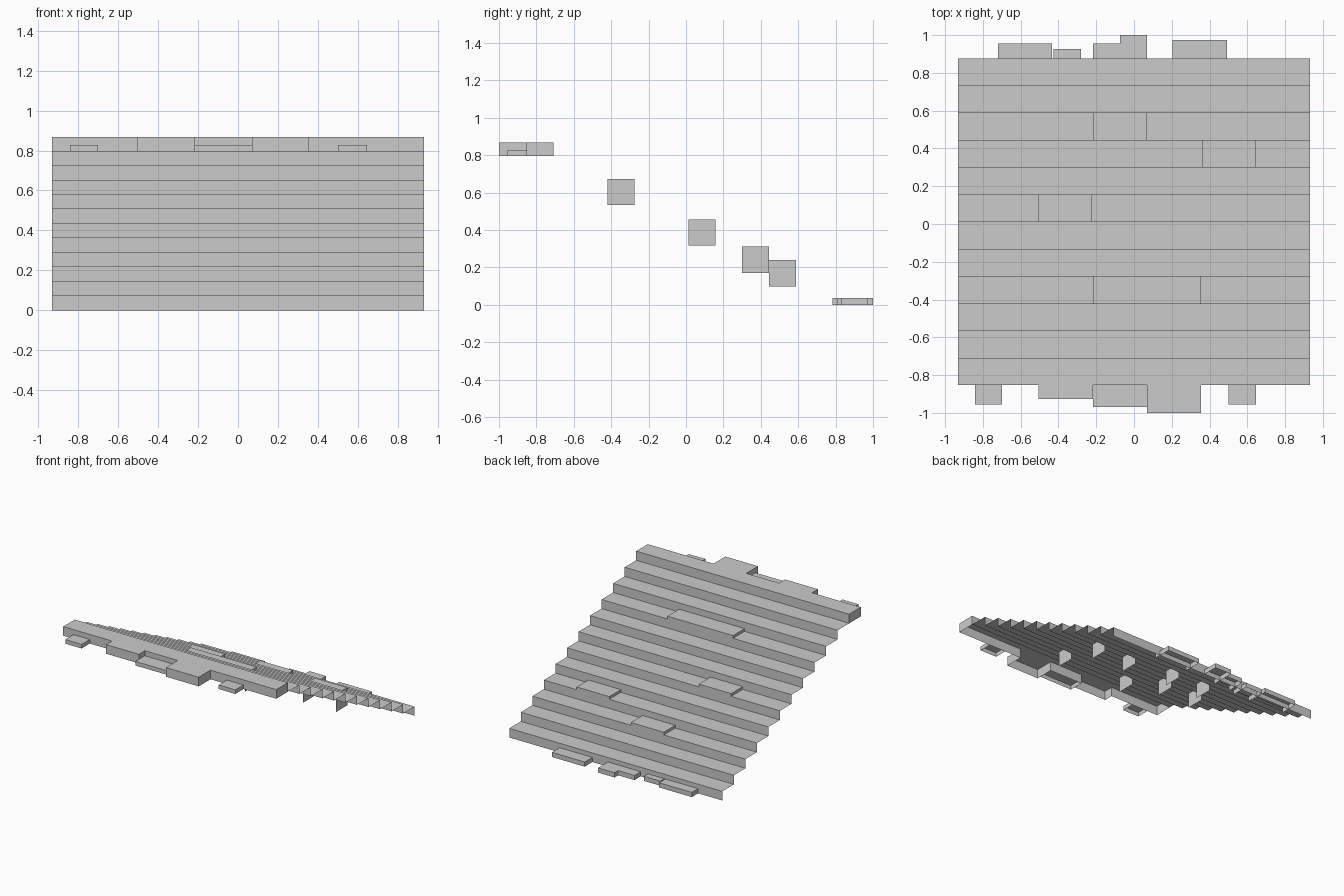
import bpy, bmesh

if "Cube" in bpy.data.objects:
    bpy.data.objects.remove(bpy.data.objects["Cube"])

HALF = 0.932            # half width
Y0, RUN = -0.853, 0.1442
N, TOP = 12, 0.868
RISE = TOP / N


def make(name, faces):
    """Build one open shell from a list of polygons."""
    bm = bmesh.new()
    for f in faces:
        bm.faces.new([bm.verts.new(p) for p in f])
    bmesh.ops.remove_doubles(bm, verts=bm.verts, dist=1e-4)
    me = bpy.data.meshes.new(name)
    bm.to_mesh(me)
    bm.free()
    ob = bpy.data.objects.new(name, me)
    bpy.context.collection.objects.link(ob)
    return ob


def top_face(x0, x1, y0, y1, z):
    return [(x0, y0, z), (x1, y0, z), (x1, y1, z), (x0, y1, z)]


def front_wall(x0, x1, y, z0, z1):
    return [(x0, y, z0), (x1, y, z0), (x1, y, z1), (x0, y, z1)]


def back_wall(x0, x1, y, z0, z1):
    return front_wall(x0, x1, y, z0, z1)[::-1]


def side_walls(x0, x1, y0, y1, z0, z1):
    right = [(x1, y0, z0), (x1, y1, z0), (x1, y1, z1), (x1, y0, z1)]
    left = [(x0, y, z) for _, y, z in reversed(right)]
    return [left, right]


# Stepped roof sheet: treads with risers facing the back
sheet = []
for k in range(N):
    y, z = Y0 + k * RUN, TOP - k * RISE
    sheet.append(top_face(-HALF, HALF, y, y + RUN, z))
    sheet.append(back_wall(-HALF, HALF, y + RUN, z - RISE, z))
make("stepped_roof", sheet)

# Ridge edge: end caps plus front wall between the full-height tabs
ridge_z = TOP - RISE
ridge = side_walls(-HALF, HALF, Y0, Y0 + RUN, ridge_z, TOP)
for x0, x1 in [(-HALF, -0.505), (-0.218, 0.07), (0.356, HALF)]:
    ridge.append(front_wall(x0, x1, Y0, ridge_z, TOP))
make("ridge_edge", ridge)

# Tabs along the ridge: x range, front reach, top height
for i, (x0, x1, y, z) in enumerate([
        (-0.842, -0.70, -0.955, 0.828), (-0.505, -0.218, -0.927, TOP),
        (-0.218, 0.07, -0.97, 0.828), (0.07, 0.356, -1.0, TOP),
        (0.50, 0.645, -0.955, 0.828)]):
    make(f"ridge_tab_{i}", [top_face(x0, x1, y, Y0, z),
                            front_wall(x0, x1, y, ridge_z, z)]
         + side_walls(x0, x1, y, Y0, ridge_z, z))

# Raised shingles on the slope: step number and x range
for i, (k, x0, x1) in enumerate([(3, -0.218, 0.356), (6, -0.505, -0.222),
                                 (8, 0.36, 0.645), (9, -0.218, 0.07)]):
    y, z = Y0 + k * RUN, TOP - k * RISE
    zt = z + 0.022
    make(f"raised_shingle_{i}", [top_face(x0, x1, y, y + RUN, zt),
                                 back_wall(x0, x1, y + RUN, z, zt)]
         + side_walls(x0, x1, y, y + RUN, zt - 0.14, zt))

# Loose shingles sticking out under the eaves: x range, back reach
for i, (x0, x1, y) in enumerate([
        (-0.72, -0.433, 0.955), (-0.425, -0.28, 0.927),
        (-0.218, -0.075, 0.955), (-0.075, 0.07, 1.0), (0.205, 0.492, 0.973)]):
    make(f"eave_shingle_{i}", [top_face(x0, x1, y - RUN, y, 0.037),
                               back_wall(x0, x1, y, 0, 0.037)]
         + side_walls(x0, x1, y - RUN, y, 0, 0.037))
